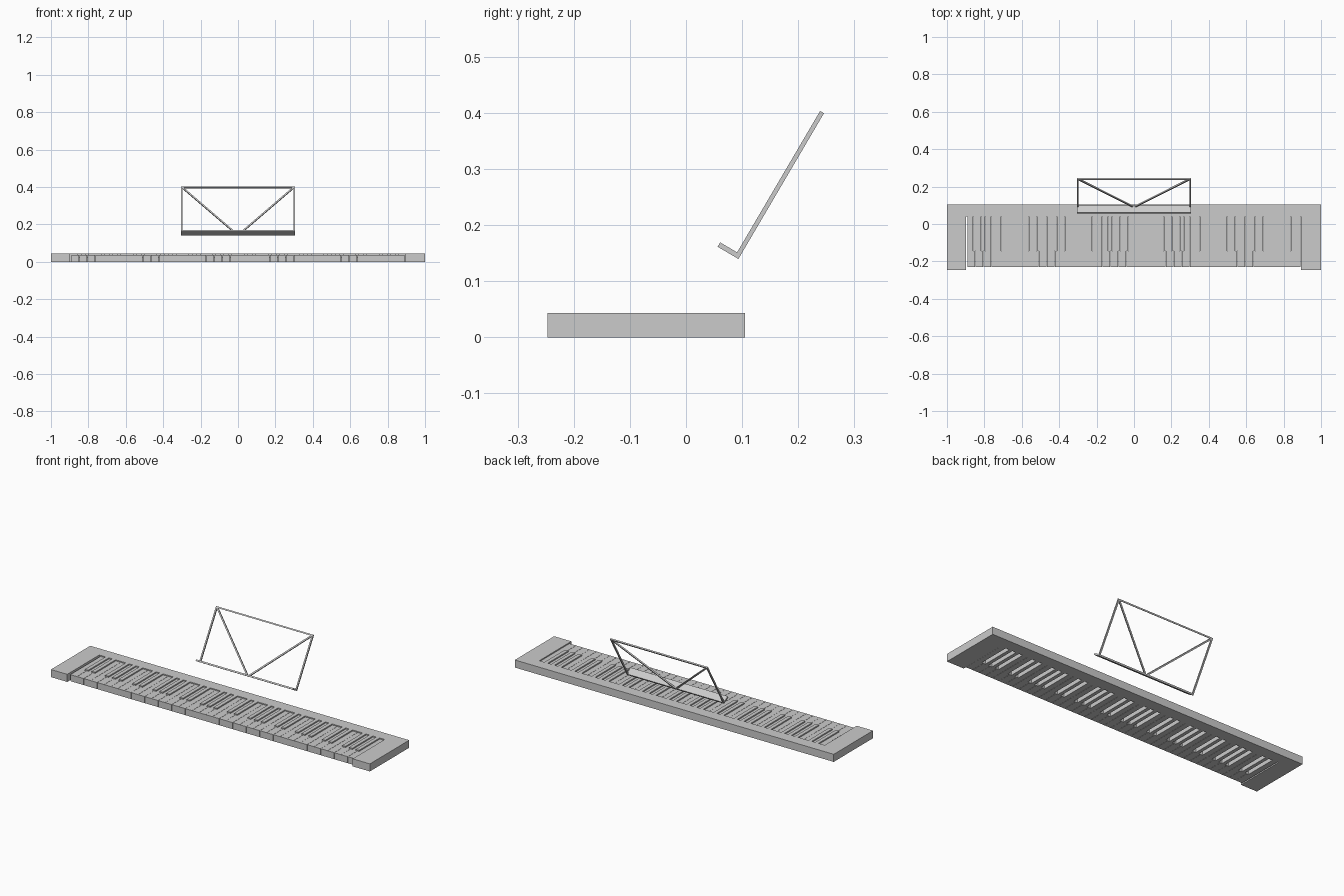
import bpy, bmesh
from mathutils import Vector, Matrix

if "Cube" in bpy.data.objects:
    bpy.data.objects.remove(bpy.data.objects["Cube"])


def add_object(name, bm):
    bmesh.ops.recalc_face_normals(bm, faces=bm.faces)
    me = bpy.data.meshes.new(name)
    bm.to_mesh(me)
    bm.free()
    ob = bpy.data.objects.new(name, me)
    bpy.context.collection.objects.link(ob)
    return ob


def prism(bm, outline, z0, z1):
    """Extrude an xy outline from z0 to z1."""
    f = bm.faces.new([bm.verts.new((x, y, z0)) for x, y in outline])
    new = bmesh.ops.extrude_face_region(bm, geom=[f])["geom"]
    vs = [v for v in new if isinstance(v, bmesh.types.BMVert)]
    bmesh.ops.translate(bm, verts=vs, vec=(0, 0, z1 - z0))


def rect(x0, x1, y0, y1):
    return [(x0, y0), (x1, y0), (x1, y1), (x0, y1)]


FRONT, BACK, TOP = -0.247, 0.105, 0.043
KEY_L, KEY_R, KEY_FRONT, KEY_BACK = -0.891, 0.892, -0.23, 0.04
BLACK_FRONT, WHITE_TOP = -0.145, 0.037
COUNT = 42
PITCH = (KEY_R - KEY_L) / COUNT
GAP = 0.0006
SLOT = 0.0115                      # half width of a black key slot

# U-shaped case: back bar with two end cheeks
bm = bmesh.new()
prism(bm, [(-1, FRONT), (-0.898, FRONT), (-0.898, KEY_BACK), (KEY_R, KEY_BACK),
           (KEY_R, FRONT), (1, FRONT), (1, BACK), (-1, BACK)], 0, TOP)
add_object("case", bm)


def has_black(k):
    """True if a black key sits on the boundary left of white key k."""
    return 0 < k < COUNT and k % 7 not in (0, 3)


# White keys, notched for the black keys
white, black = bmesh.new(), bmesh.new()
for k in range(COUNT):
    x0, x1 = KEY_L + k * PITCH + GAP, KEY_L + (k + 1) * PITCH - GAP
    pts = [(x0, KEY_FRONT), (x1, KEY_FRONT)]
    if has_black(k + 1):
        xr = x1 + GAP - SLOT
        pts += [(x1, BLACK_FRONT), (xr, BLACK_FRONT), (xr, KEY_BACK)]
    else:
        pts.append((x1, KEY_BACK))
    if has_black(k):
        xl = x0 - GAP + SLOT
        pts += [(xl, KEY_BACK), (xl, BLACK_FRONT), (x0, BLACK_FRONT)]
        # Black key, shallow so its slot stays open below
        c, h = x0 - GAP, SLOT - 0.001
        prism(black, rect(c - h, c + h, BLACK_FRONT + 0.001, KEY_BACK), 0.022, TOP)
    else:
        pts.append((x0, KEY_BACK))
    prism(white, pts, 0, WHITE_TOP)
add_object("white_keys", white)
add_object("black_keys", black)

# Music stand, drawn in its own leaning plane: u = x, v = up the slope
foot, head = Vector((0, 0.0925, 0.146)), Vector((0, 0.2425, 0.4015))
up = (head - foot).normalized()
normal = Vector((1, 0, 0)).cross(up)     # points to the front and up
LENGTH, HALF, T = (head - foot).length, 0.305, 0.008
frame = Matrix((Vector((1, 0, 0)), up, normal)).transposed().to_4x4()
frame.translation = foot


def bar(bm, a, b, t=T):
    """Square bar between two points of the stand plane."""
    a, b = Vector((*a, 0)), Vector((*b, 0))
    d = (b - a).normalized()
    s = Vector((-d.y, d.x, 0)) * t / 2
    prism(bm, [(p.x, p.y) for p in (a - s, b - s, b + s, a + s)], -t / 2, t / 2)


def stand_part(name, bm):
    add_object(name, bm).matrix_world = frame


e = HALF - T / 2
bm = bmesh.new()
for s in (-1, 1):
    bar(bm, (s * e, 0), (s * e, LENGTH))
stand_part("stand_sides", bm)

bm = bmesh.new()
bar(bm, (-HALF, LENGTH - T / 2), (HALF, LENGTH - T / 2))
stand_part("stand_top_bar", bm)

bm = bmesh.new()
for s in (-1, 1):
    bar(bm, (s * 0.007, 0.002), (s * (e - 0.002), LENGTH - T / 2))
stand_part("stand_braces", bm)

# Ledge that holds the pages, square to the leaning plane
bm = bmesh.new()
prism(bm, rect(-HALF, HALF, -0.005, 0.004), -T / 2, 0.039)
stand_part("stand_ledge", bm)

# Make the ledge reach to the front of the stand
bpy.context.view_layer.update()
